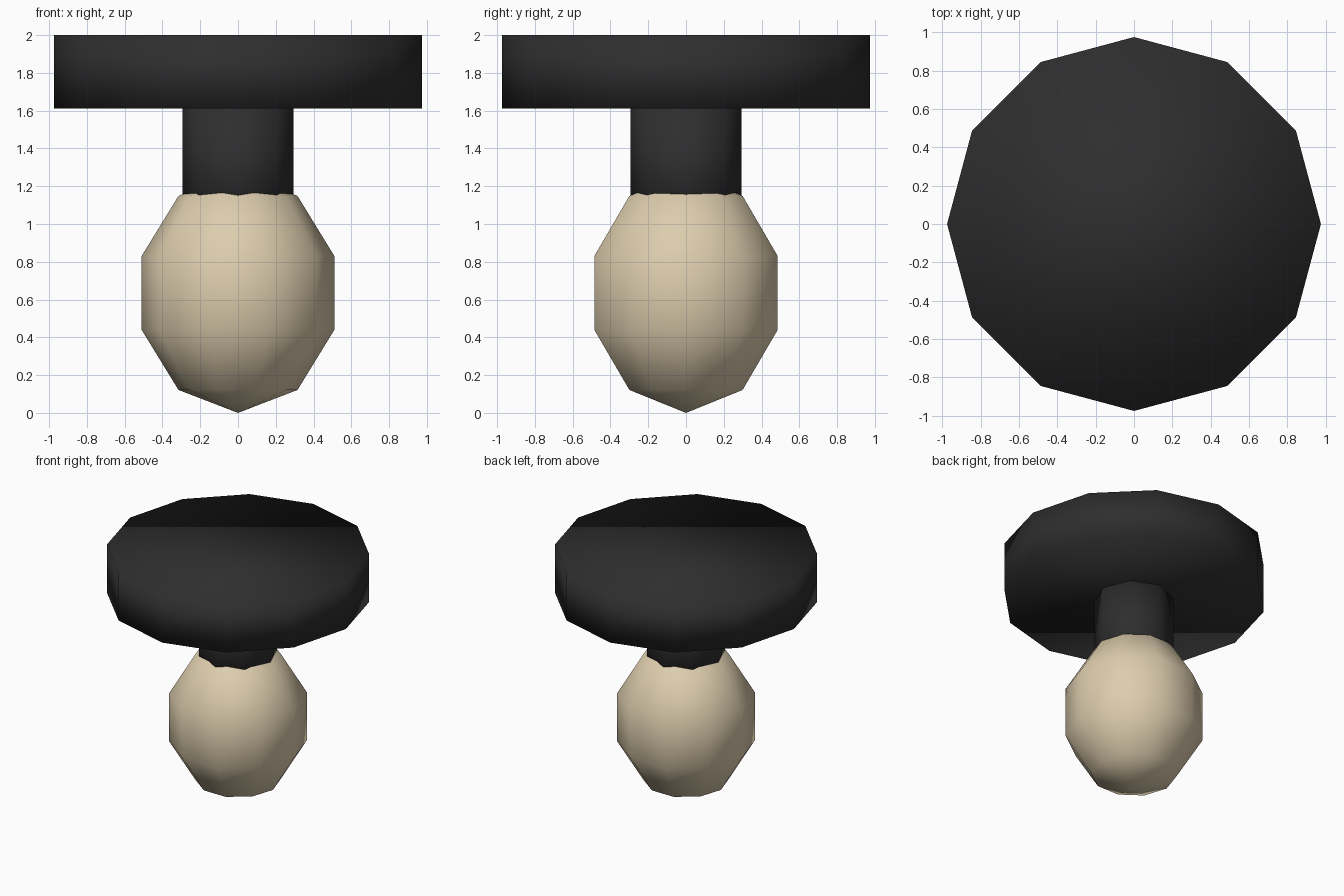
import bpy
import math

cube = bpy.data.objects.get("Cube")
if cube:
    bpy.data.objects.remove(cube, do_unlink=True)


def make_material(name, rgb):
    mat = bpy.data.materials.new(name)
    mat.use_nodes = True
    colour = (*rgb, 1.0)
    mat.diffuse_color = colour
    mat.node_tree.nodes["Principled BSDF"].inputs["Base Color"].default_value = colour
    return mat


def finish(name, mat):
    """Name the new part, colour it and shade it fully smooth."""
    obj = bpy.context.object
    obj.name = name
    obj.data.name = name
    obj.data.materials.append(mat)
    bpy.ops.object.transform_apply(location=False, rotation=True, scale=True)
    bpy.ops.object.shade_smooth()
    return obj


def cylinder(name, sides, radius, bottom, top, mat):
    bpy.ops.mesh.primitive_cylinder_add(
        vertices=sides, radius=radius, depth=top - bottom,
        location=(0, 0, (bottom + top) / 2))
    return finish(name, mat)


black = make_material("charcoal black", (0.027, 0.027, 0.028))
cream = make_material("warm cream", (0.72, 0.61, 0.42))

# Ceiling plate and the stem hanging from it
cylinder("ceiling_plate", 12, 0.975, 1.612, 2.0, black)
cylinder("stem", 8, 0.293, 1.0, 1.612, black)

# Elongated low-poly bulb, with vertices on the front and back
bpy.ops.mesh.primitive_uv_sphere_add(
    segments=10, ring_count=5, radius=1, location=(0, 0, 0.635),
    rotation=(0, 0, math.pi / 2))
bpy.context.object.scale = (0.536, 0.536, 0.635)
finish("bulb", cream)
